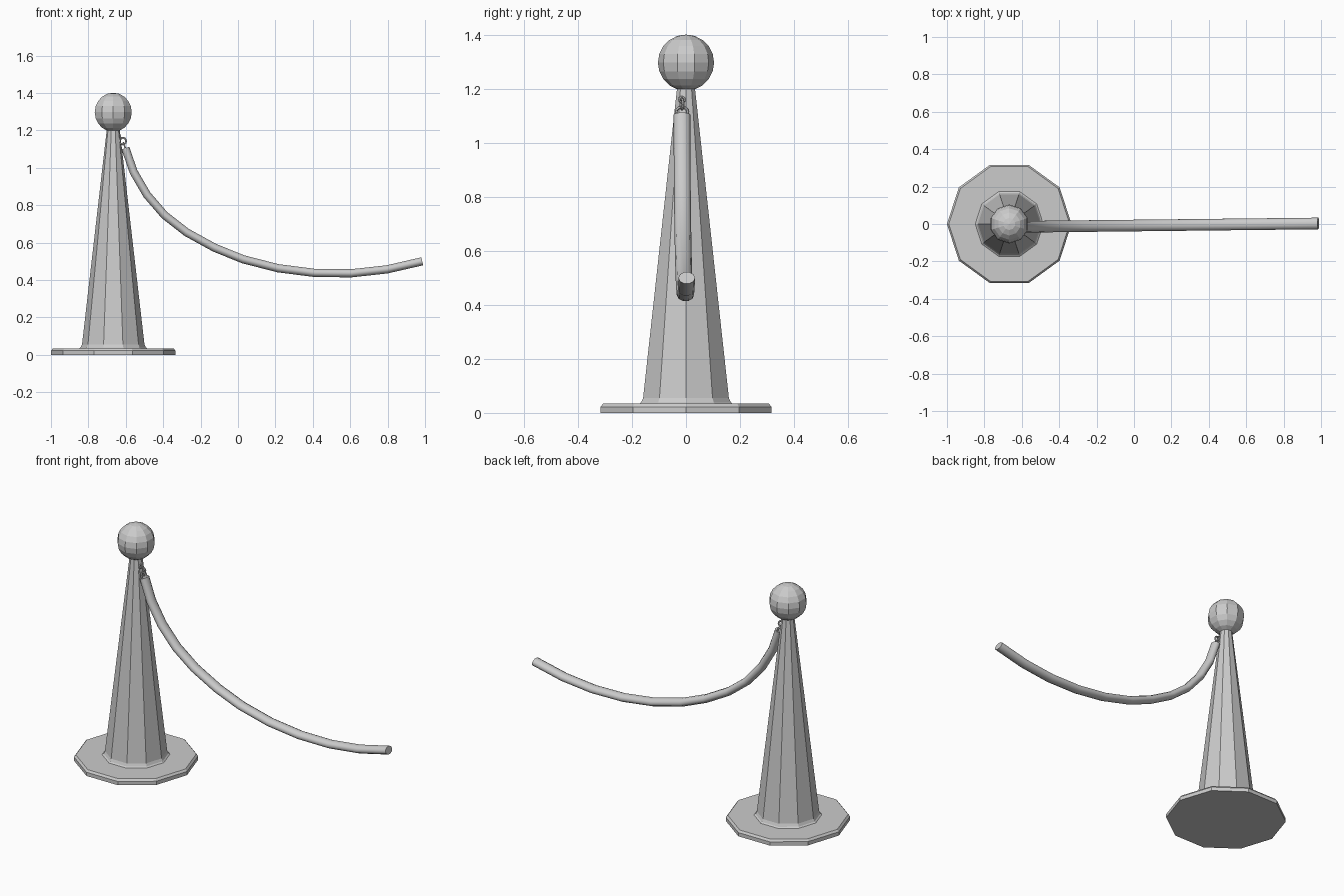
import bpy, bmesh, math
from mathutils import Vector

if "Cube" in bpy.data.objects:
    bpy.data.objects.remove(bpy.data.objects["Cube"])

CX = -0.667   # post axis
SIDES = 10


def make_object(name, bm, smooth=False):
    bmesh.ops.recalc_face_normals(bm, faces=bm.faces)
    me = bpy.data.meshes.new(name)
    bm.to_mesh(me)
    bm.free()
    for p in me.polygons:
        p.use_smooth = smooth
    ob = bpy.data.objects.new(name, me)
    bpy.context.collection.objects.link(ob)
    return ob


def loft(bm, rings):
    """Skin a list of point rings and cap both ends."""
    loops = [[bm.verts.new(p) for p in r] for r in rings]
    for a, b in zip(loops, loops[1:]):
        n = len(a)
        for i in range(n):
            bm.faces.new((a[i], a[(i + 1) % n], b[(i + 1) % n], b[i]))
    bm.faces.new(loops[0])
    bm.faces.new(loops[-1])


def circle(n):
    return [(math.cos(2 * math.pi * i / n), math.sin(2 * math.pi * i / n)) for i in range(n)]


def lathe(name, profile):
    bm = bmesh.new()
    loft(bm, [[Vector((CX + r * c, r * s, z)) for c, s in circle(SIDES)] for r, z in profile])
    return make_object(name, bm)


# Base plate and tapering post
lathe("base_and_post", [(0.333, 0), (0.333, 0.022), (0.323, 0.034), (0.182, 0.034),
                        (0.174, 0.040), (0.167, 0.055), (0.034, 1.21)])

# Ball finial
bm = bmesh.new()
bmesh.ops.create_uvsphere(bm, u_segments=SIDES, v_segments=10, radius=0.104)
bmesh.ops.translate(bm, verts=bm.verts, vec=(CX, 0, 1.297))
make_object("ball_top", bm)

# Hanging rope with an oval section, swept along its sag
path = [(-0.602, 1.105), (-0.558, 0.978), (-0.487, 0.856), (-0.393, 0.747),
        (-0.275, 0.655), (-0.126, 0.573), (0.027, 0.511), (0.214, 0.463),
        (0.409, 0.438), (0.606, 0.436), (0.797, 0.457), (0.985, 0.500)]
pts = [Vector((x, -0.015 + 0.018 * (x + 0.6) / 1.6, z)) for x, z in path]
rings = []
for i, p in enumerate(pts):
    t = (pts[min(i + 1, len(pts) - 1)] - pts[max(i - 1, 0)]).normalized()
    side = Vector((0, 1, 0))
    up = t.cross(side).normalized()
    rings.append([p + side * c * 0.031 + up * s * 0.023 for c, s in circle(SIDES)])
bm = bmesh.new()
loft(bm, rings)
make_object("rope", bm, smooth=True).select_set(True)
bpy.context.view_layer.objects.active = bpy.data.objects["rope"]
bpy.ops.object.shade_smooth_by_angle(angle=math.radians(50))


# Link ring on the post and collar ring on the rope end
def ring(name, loc, rot, major, minor):
    bpy.ops.mesh.primitive_torus_add(location=loc, rotation=rot, major_radius=major,
                                     minor_radius=minor, major_segments=12, minor_segments=6)
    bpy.context.object.name = name


ring("hook_ring", (-0.616, -0.015, 1.143), (math.pi / 2, 0, math.radians(15)), 0.018, 0.005)
ring("rope_ring", (-0.605, -0.015, 1.112), (0, math.radians(70), 0), 0.022, 0.005)
# Small eye fixing the hook to the post
ring("post_eye", (-0.628, -0.015, 1.160), (0, math.radians(80), 0), 0.010, 0.004)
